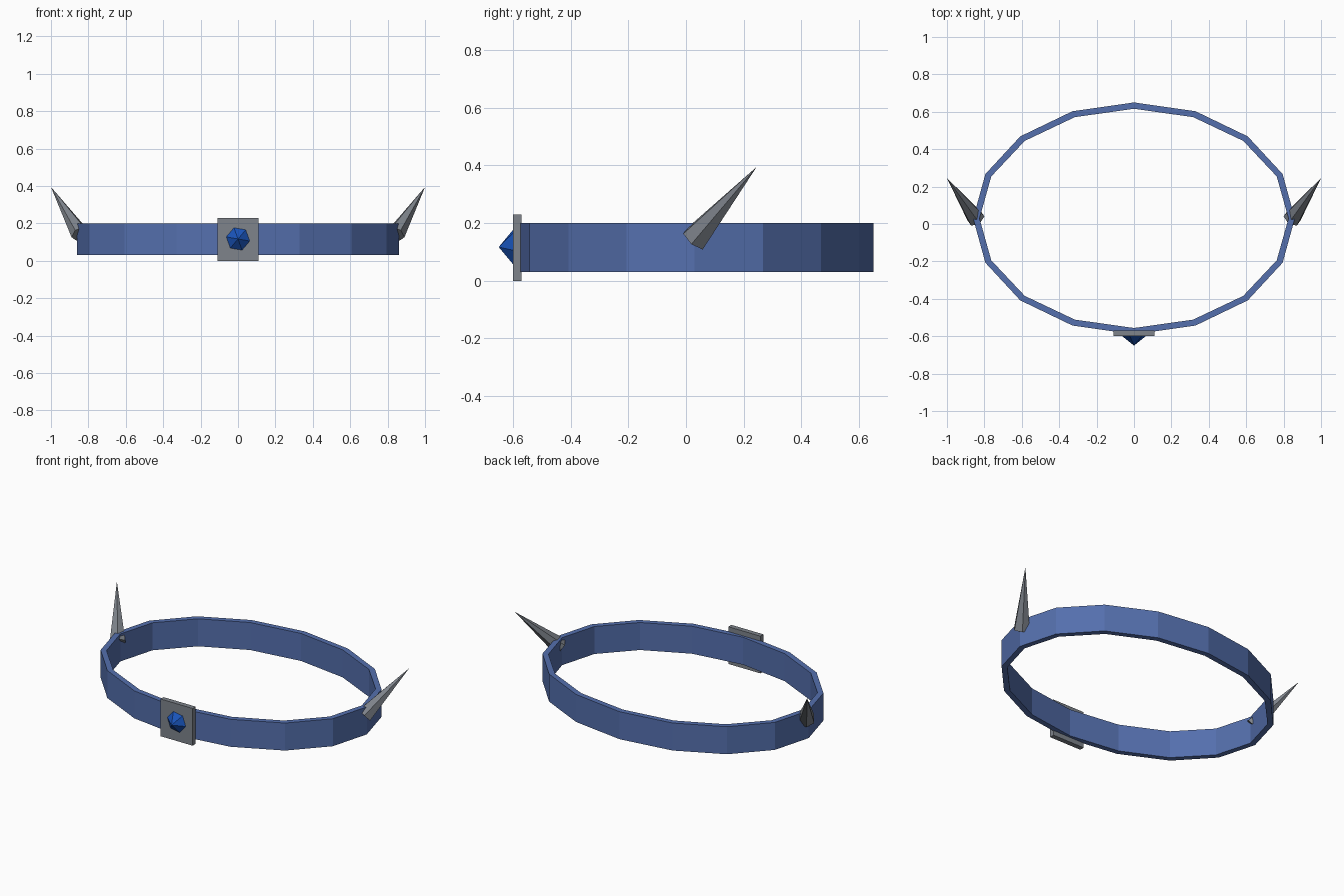
import bpy, bmesh, math
from mathutils import Vector

if "Cube" in bpy.data.objects:
    bpy.data.objects.remove(bpy.data.objects["Cube"])


def material(name, color):
    m = bpy.data.materials.new(name)
    m.diffuse_color = color
    m.use_nodes = True
    m.node_tree.nodes["Principled BSDF"].inputs["Base Color"].default_value = m.diffuse_color
    return m


def finish(name, bm, mat=None):
    bmesh.ops.recalc_face_normals(bm, faces=bm.faces)
    me = bpy.data.meshes.new(name)
    bm.to_mesh(me)
    bm.free()
    ob = bpy.data.objects.new(name, me)
    bpy.context.collection.objects.link(ob)
    if mat:
        me.materials.append(mat)
    return ob


def spike(name, base, tip, radius, sides, roll, mat=None):
    """Pointed cone from base to tip, rolled about its axis."""
    base, tip = Vector(base), Vector(tip)
    axis = tip - base
    bm = bmesh.new()
    bmesh.ops.create_cone(bm, cap_ends=True, segments=sides, radius1=radius,
                          radius2=0, depth=axis.length)
    bmesh.ops.remove_doubles(bm, verts=bm.verts, dist=1e-5)
    turn = axis.to_track_quat('Z', 'Y').to_matrix()
    spin = math.radians(roll)
    for v in bm.verts:
        c = v.co.copy()
        c = Vector((c.x * math.cos(spin) - c.y * math.sin(spin),
                    c.x * math.sin(spin) + c.y * math.cos(spin), c.z))
        v.co = turn @ c + (base + tip) / 2
    return finish(name, bm, mat)


band_blue = material("band_blue", (0.09, 0.16, 0.42, 1))
gem_blue = material("gem_blue", (0.01, 0.09, 0.5, 1))
metal = material("metal", (0.21, 0.23, 0.26, 1))

# Sixteen-sided oval band
SIDES = 16
bm = bmesh.new()
loops = []
for rx, ry, z in ((0.86, 0.62, 0.03), (0.86, 0.62, 0.20),
                  (0.826, 0.586, 0.20), (0.826, 0.586, 0.03)):
    loops.append([bm.verts.new((rx * math.cos(math.tau * i / SIDES),
                                0.03 + ry * math.sin(math.tau * i / SIDES), z))
                  for i in range(SIDES)])
for k in range(4):
    a, b = loops[k], loops[(k + 1) % 4]
    for i in range(SIDES):
        j = (i + 1) % SIDES
        bm.faces.new((a[i], a[j], b[j], b[i]))
finish("band", bm, band_blue)

# Square front plate
bm = bmesh.new()
bmesh.ops.create_cube(bm, size=1)
for v in bm.verts:
    v.co = (v.co.x * 0.22, -0.585 + v.co.y * 0.03, 0.115 + v.co.z * 0.23)
finish("front_plate", bm, metal)

# Faceted gem
spike("gem", (0, -0.595, 0.117), (0, -0.65, 0.117), 0.07, 6, 20, gem_blue)

# Side spikes, mirrored
spike("spike_right", (0.845, 0.03, 0.145), (1.0, 0.245, 0.395), 0.05, 6, 0, metal)
left = spike("spike_left", (0.845, 0.03, 0.145), (1.0, 0.245, 0.395), 0.05, 6, 0, metal)
for v in left.data.vertices:
    v.co.x *= -1
left.data.flip_normals()
